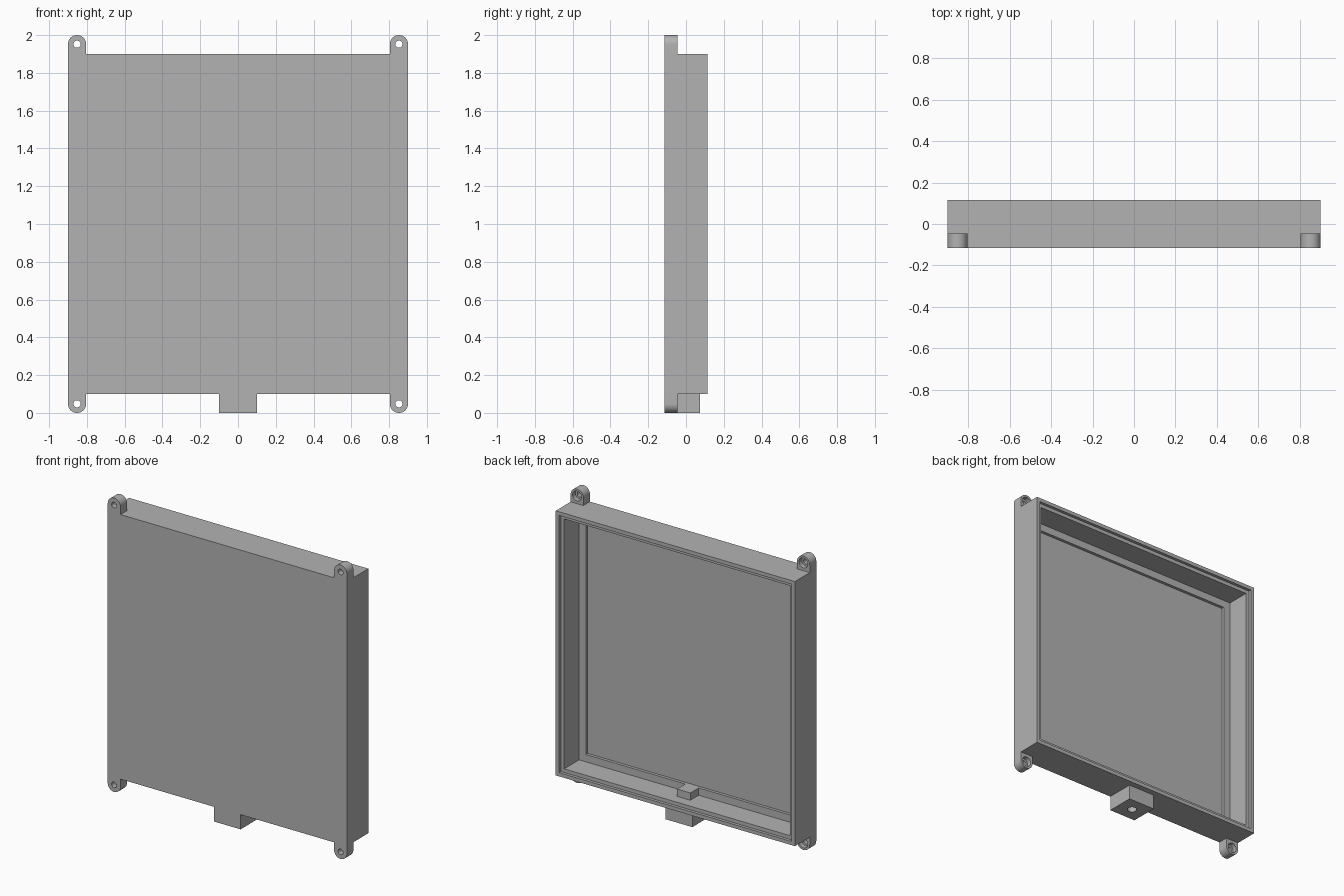
import bpy, bmesh
from math import pi, cos, sin
from mathutils import Matrix

cube = bpy.data.objects.get("Cube")
if cube:
    bpy.data.objects.remove(cube, do_unlink=True)

grey = bpy.data.materials.new("plain grey")
grey.use_nodes = True
COLOUR = (0.45, 0.45, 0.45, 1)
grey.diffuse_color = COLOUR
grey.node_tree.nodes["Principled BSDF"].inputs["Base Color"].default_value = COLOUR

FRONT, BACK = -0.115, 0.115
HALF, MID = 0.9, 1.0        # half size and centre height of the square case
FLOOR, LEDGE, RIM = -0.085, -0.065, 0.095


def finish(name, bm):
    bmesh.ops.recalc_face_normals(bm, faces=bm.faces)
    mesh = bpy.data.meshes.new(name)
    bm.to_mesh(mesh)
    bm.free()
    mesh.materials.append(grey)
    obj = bpy.data.objects.new(name, mesh)
    bpy.context.collection.objects.link(obj)
    return obj


def box(name, x, y, z):
    bm = bmesh.new()
    size = Matrix.Diagonal((x[1] - x[0], y[1] - y[0], z[1] - z[0], 1))
    centre = Matrix.Translation((sum(x) / 2, sum(y) / 2, sum(z) / 2))
    bmesh.ops.create_cube(bm, size=1, matrix=centre @ size)
    return finish(name, bm)


def drill(obj, radius, depth, centre, along_y=False):
    """Cut a round hole and discard the cutter."""
    bm = bmesh.new()
    turn = Matrix.Rotation(pi / 2, 4, 'X') if along_y else Matrix()
    bmesh.ops.create_cone(bm, cap_ends=True, segments=32, radius1=radius, radius2=radius,
                          depth=depth, matrix=Matrix.Translation(centre) @ turn)
    cutter = finish("hole_cutter", bm)
    cutter.hide_render = True
    mod = obj.modifiers.new("hole", 'BOOLEAN')
    mod.operation, mod.solver, mod.object = 'DIFFERENCE', 'EXACT', cutter
    bpy.ops.object.select_all(action='DESELECT')
    bpy.context.view_layer.objects.active = obj
    obj.select_set(True)
    bpy.ops.object.modifier_apply(modifier=mod.name)
    bpy.data.objects.remove(cutter, do_unlink=True)


def smooth(obj):
    bpy.ops.object.select_all(action='DESELECT')
    bpy.context.view_layer.objects.active = obj
    obj.select_set(True)
    bpy.ops.object.shade_smooth_by_angle()


# Open-backed case: square rings (inset, y) bridged from front skin to recessed floor
def case():
    steps = [(0, FRONT), (0, BACK), (0.025, BACK), (0.025, RIM),
             (0.05, RIM), (0.05, LEDGE), (0.1, LEDGE), (0.1, FLOOR)]
    bm = bmesh.new()
    rings = []
    for inset, y in steps:
        h = HALF - inset
        rings.append([bm.verts.new((sx * h, y, MID + sz * h))
                      for sx, sz in ((-1, -1), (1, -1), (1, 1), (-1, 1))])
    for a, b in zip(rings, rings[1:]):
        for i in range(4):
            j = (i + 1) % 4
            bm.faces.new((a[i], a[j], b[j], b[i]))
    bm.faces.new(rings[0])
    bm.faces.new(rings[-1])
    finish("case", bm)


# Rounded mounting lug with a through hole and a wider recess behind
def lug(name, side, up):
    radius, back = 0.048, -0.045
    cx, cz = side * (HALF - radius), MID + up * (MID - radius)
    edge = MID + up * HALF
    outline = [(cx + radius, edge)]
    outline += [(cx + radius * cos(a * pi / 24), cz + up * radius * sin(a * pi / 24))
                for a in range(25)]
    outline.append((cx - radius, edge))
    bm = bmesh.new()
    face = bm.faces.new([bm.verts.new((x, FRONT, z)) for x, z in outline])
    new = bmesh.ops.extrude_face_region(bm, geom=[face])["geom"]
    bmesh.ops.translate(bm, vec=(0, back - FRONT, 0),
                        verts=[v for v in new if isinstance(v, bmesh.types.BMVert)])
    obj = finish(name, bm)
    drill(obj, 0.019, 0.4, (cx, 0, cz), True)
    drill(obj, 0.033, 0.06, (cx, back, cz), True)
    smooth(obj)


case()
for side, side_name in ((-1, "right"), (1, "left")):
    for up, up_name in ((-1, "lower"), (1, "upper")):
        lug(f"{up_name}_{side_name}_lug", side, up)

# Bottom mounting block with a hole from below, and its boss inside the case
block = box("bottom_block", (-0.1, 0.1), (FRONT, 0.075), (0, 0.1))
drill(block, 0.03, 0.18, (0, -0.02, 0))
smooth(block)
box("inner_boss", (-0.05, 0.05), (LEDGE, 0.025), (0.15, 0.2))
